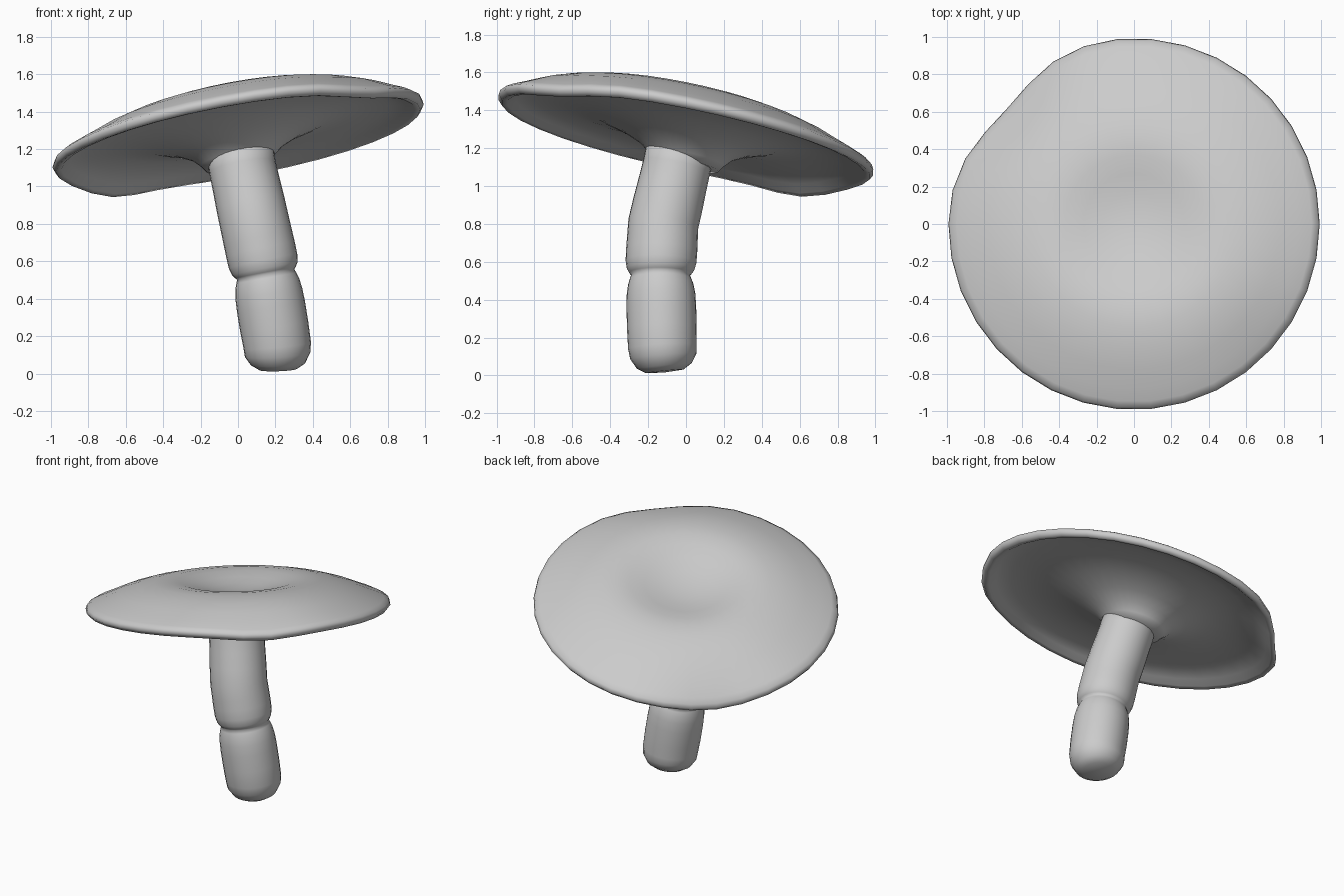
import bpy, math
from mathutils import Vector

if "Cube" in bpy.data.objects:
    bpy.data.objects.remove(bpy.data.objects["Cube"])


def skin(name, rings, start, end):
    """Join equal-sized rings into a closed tube, with a centre point at each end."""
    n = len(rings[0])
    verts = [v for ring in rings for v in ring] + [start, end]
    a, b = len(verts) - 2, len(verts) - 1
    faces = []
    for i in range(len(rings) - 1):
        for j in range(n):
            k = (j + 1) % n
            faces.append((i * n + j, i * n + k, (i + 1) * n + k, (i + 1) * n + j))
    last = (len(rings) - 1) * n
    for j in range(n):
        k = (j + 1) % n
        faces.append((a, k, j))
        faces.append((b, last + j, last + k))
    mesh = bpy.data.meshes.new(name)
    mesh.from_pydata([tuple(v) for v in verts], [], faces)
    obj = bpy.data.objects.new(name, mesh)
    bpy.context.collection.objects.link(obj)
    for p in mesh.polygons:
        p.use_smooth = True
    return obj


# Cap: wavy, dimpled dome with a rolled lip and a trumpet-shaped underside
CAP = [(.17, -.16), (.2, -.125), (.25, -.08), (.34, -.035), (.48, .01), (.65, .035),
       (.8, .03), (.9, .01), (.945, -.02), (.975, -.025), (.993, 0), (.985, .025),
       (.95, .045), (.88, .075), (.78, .12), (.66, .16), (.55, .185), (.46, .192),
       (.37, .183), (.27, .158), (.17, .135), (.08, .123)]


def bump(angle, centre, width):
    d = (angle - centre + 180) % 360 - 180
    return math.exp(-(d / width) ** 2)


def cap_point(r, h, angle):
    edge = max(0, (r - .5) / .49) ** 2
    low = bump(angle, 138, 20)
    high = bump(angle, -45, 16)
    r *= 1 - .075 * low * edge
    h -= edge * (.07 * low + .03 * high)
    x, y = r * math.cos(math.radians(angle)), r * math.sin(math.radians(angle))
    return Vector((x, y, 1.27 + .17 * x - .2 * y + h))


SIDES = 34
cap_rings = [[cap_point(r, h, 360 * j / SIDES) for j in range(SIDES)] for r, h in CAP]
skin("mushroom_cap", cap_rings, cap_point(0, -.16, 0), cap_point(0, .12, 0))

# Stem: bent tube with a groove and a rounded foot
PATH = [(.215, -.11, 0), (.21, -.125, .15), (.145, -.135, .55), (.09, -.12, .8),
        (.02, -.045, 1.12), (-.005, -.01, 1.3)]
STEM = [(.022, .1), (.05, .145), (.1, .175), (.15, .181), (.25, .184), (.36, .184),
        (.43, .181), (.48, .173), (.51, .163), (.53, .155), (.54, .165), (.56, .178),
        (.6, .187), (.66, .188), (.72, .187), (.8, .186), (.9, .185), (1, .182),
        (1.1, .18), (1.2, .18)]


def axis(z):
    for p, q in zip(PATH, PATH[1:]):
        if z <= q[2] or q is PATH[-1]:
            return Vector(p).lerp(Vector(q), (z - p[2]) / (q[2] - p[2]))


def stem_ring(z, r, sides=28):
    t = (axis(z + .1) - axis(z - .1)).normalized()
    u = Vector((0, 1, 0)).cross(t).normalized()
    v = t.cross(u)
    return [axis(z) + r * (u * math.cos(a) + v * math.sin(a))
            for a in (2 * math.pi * j / sides for j in range(sides))]


skin("mushroom_stem", [stem_ring(z, r) for z, r in STEM], axis(.016), axis(1.22))
